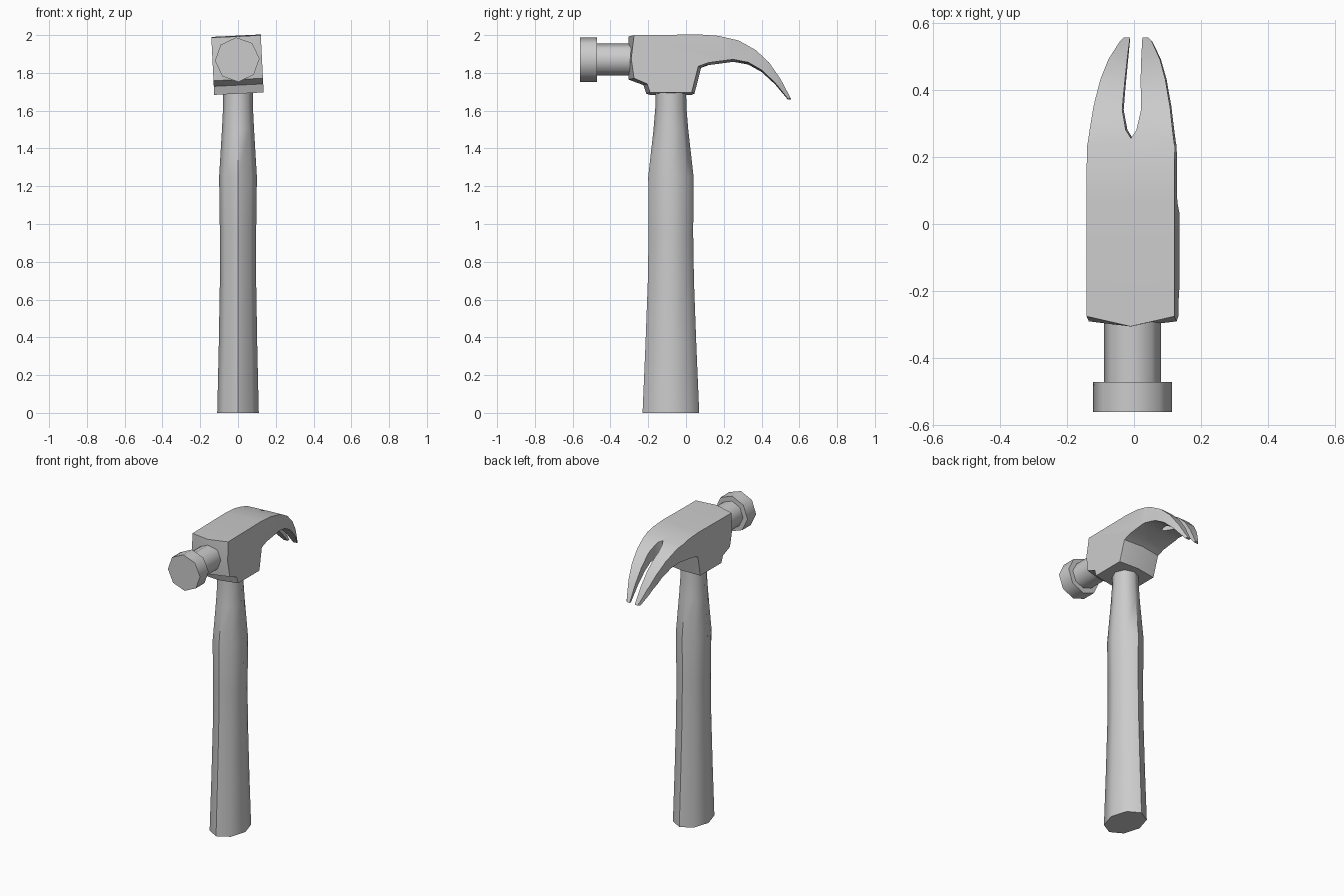
import bpy, bmesh
from math import cos, sin, pi, radians
from mathutils import Matrix, Vector

if "Cube" in bpy.data.objects:
    bpy.data.objects.remove(bpy.data.objects["Cube"])

# the head sits slightly twisted on the handle
PIVOT = Vector((0, 0, 1.79))
TWIST = Matrix.Translation(PIVOT) @ Matrix.Rotation(-0.05, 4, 'Y') @ Matrix.Translation(-PIVOT)


def loft(name, rings):
    """Skin a stack of equal-length closed rings and cap both ends."""
    bm = bmesh.new()
    vs = [[bm.verts.new(p) for p in r] for r in rings]
    n = len(rings[0])
    for a, b in zip(vs, vs[1:]):
        for i in range(n):
            j = (i + 1) % n
            bm.faces.new((a[i], a[j], b[j], b[i]))
    bm.faces.new(vs[0][::-1])
    bm.faces.new(vs[-1])
    bmesh.ops.recalc_face_normals(bm, faces=bm.faces)
    me = bpy.data.meshes.new(name)
    bm.to_mesh(me)
    bm.free()
    ob = bpy.data.objects.new(name, me)
    bpy.context.collection.objects.link(ob)
    return ob


def smooth(ob, angle):
    bpy.ops.object.select_all(action='DESELECT')
    ob.select_set(True)
    bpy.context.view_layer.objects.active = ob
    bpy.ops.object.shade_smooth_by_angle(angle=radians(angle))


# handle: eight-sided oval sections (z, half width x, half depth y)
sections = [(0, .11, .15), (.35, .102, .135), (.7, .096, .122), (.95, .096, .118),
            (1.25, .10, .12), (1.5, .085, .092), (1.62, .079, .082), (1.75, .078, .08)]
handle = loft("handle", [[(rx * cos(k * pi / 4), -.08 + ry * sin(k * pi / 4), z)
                          for k in range(8)] for z, rx, ry in sections])
smooth(handle, 50)

# striking face and neck: one stepped octagonal turning along y
steps = [(-.56, .118), (-.47, .118), (-.47, .085), (-.26, .085)]
striker = loft("striking_face", [[(r * cos(k * pi / 4), y, 1.87 + r * sin(k * pi / 4))
                                  for k in range(8)] for y, r in steps])
striker.data.transform(TWIST)
smooth(striker, 50)

# head: side profile (y, z, bulge of the middle line in y)
profile = [(-.275, 1.993, -.03), (.07, 1.997, 0), (.17, 1.99, 0), (.28, 1.965, 0),
           (.37, 1.915, 0), (.44, 1.85, 0), (.50, 1.765, 0), (.555, 1.662, 0),
           (.54, 1.66, 0), (.47, 1.745, 0), (.40, 1.81, 0), (.33, 1.85, 0),
           (.25, 1.865, 0), (.12, 1.848, 0), (.065, 1.828, .015), (.03, 1.69, .015),
           (-.19, 1.69, -.02), (-.205, 1.735, -.02), (-.275, 1.765, -.03),
           (-.29, 1.87, -.015)]
head = loft("claw_head", [[(x, y + b * (x == 0), z) for y, z, b in profile]
                          for x in (-.131, 0, .131)])

# plan outline trims the head to tapered, split claws
half = [(.14, -.4), (.14, .2), (.129, .24), (.114, .35), (.097, .43), (.077, .49),
        (.047, .545), (.022, .57), (.018, .57), (.022, .46), (.028, .34), (.016, .28)]
outline = half + [(0, .255)] + [(-x, y) for x, y in half[::-1]]
cutter = loft("plan_cutter", [[(x, y, z) for x, y in outline] for z in (1.5, 2.2)])
cutter.hide_render = True
mod = head.modifiers.new("trim", 'BOOLEAN')
mod.operation = 'INTERSECT'
mod.solver = 'EXACT'
mod.object = cutter
bpy.context.view_layer.objects.active = head
bpy.ops.object.modifier_apply(modifier=mod.name)
bpy.data.objects.remove(cutter)
head.data.transform(TWIST)
smooth(head, 22)
